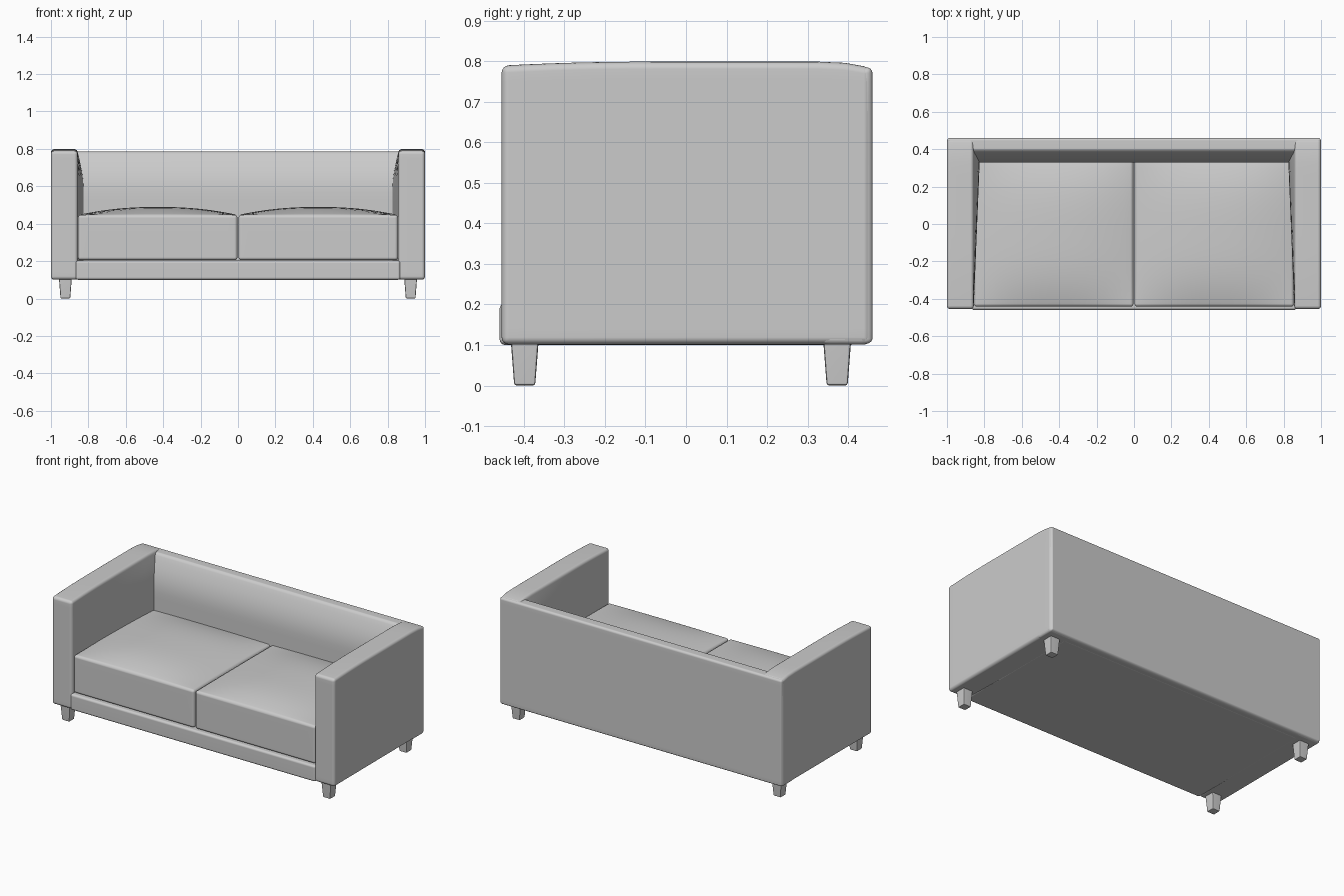
import bpy, bmesh
from mathutils import Vector

if "Cube" in bpy.data.objects:
    bpy.data.objects.remove(bpy.data.objects["Cube"])


def clamp(t):
    return max(0.0, min(1.0, t))


def soft_box(name, lo, hi, radius, cuts=(0, 0, 0), deform=None, mirror=False, segments=4):
    """Rounded box between two corners, sliced for detail and then shaped."""
    lo, hi = Vector(lo), Vector(hi)
    bm = bmesh.new()
    bmesh.ops.create_cube(bm, size=1)
    for v in bm.verts:
        v.co = Vector([lo[i] + (v.co[i] + 0.5) * (hi[i] - lo[i]) for i in range(3)])
    bmesh.ops.bevel(bm, geom=bm.edges[:], offset=radius, segments=segments,
                    profile=0.5, affect='EDGES')
    for axis, count in enumerate(cuts):
        normal = Vector((0, 0, 0))
        normal[axis] = 1
        for k in range(1, count + 1):
            point = lo + (hi - lo) * (k / (count + 1))
            geom = bm.verts[:] + bm.edges[:] + bm.faces[:]
            bmesh.ops.bisect_plane(bm, geom=geom, plane_co=point, plane_no=normal)
    if deform:
        for v in bm.verts:
            v.co = deform(v.co.copy())
    bmesh.ops.recalc_face_normals(bm, faces=bm.faces[:])
    mesh = bpy.data.meshes.new(name)
    bm.to_mesh(mesh)
    bm.free()
    obj = bpy.data.objects.new(name, mesh)
    bpy.context.collection.objects.link(obj)
    bpy.ops.object.select_all(action='DESELECT')
    obj.select_set(True)
    bpy.context.view_layer.objects.active = obj
    bpy.ops.object.shade_smooth_by_angle(angle=0.7)
    if mirror:
        obj.modifiers.new("mirror", 'MIRROR').use_mirror_merge = False
    obj.modifiers.new("normals", 'WEIGHTED_NORMAL').keep_sharp = True
    return obj


def padding(z):
    """Rounded padding profile that fades out at the top edge."""
    t = clamp((0.78 - z) / 0.22)
    return 1 - (1 - t) ** 2


# arms: inner face pads out toward the back, top is slightly crowned
def shape_arm(p):
    inward = clamp((1.0 - p.x) / 0.143)
    p.x -= 0.032 * inward * clamp((p.y + 0.45) / 0.78) * padding(p.z)
    drop = 0.010 * clamp((-0.1 - p.y) / 0.36) ** 2 + 0.016 * clamp((p.y - 0.36) / 0.1) ** 1.5
    p.z -= drop * clamp((p.z - 0.102) / 0.698)
    return p


soft_box("arm", (0.857, -0.455, 0.101), (1.0, 0.457, 0.799), 0.018,
         (0, 13, 16), shape_arm, mirror=True)


# backrest: inner face slopes forward below the top edge
def shape_back(p):
    p.y -= 0.062 * clamp((0.46 - p.y) / 0.07) * padding(p.z)
    return p


soft_box("backrest", (-0.999, 0.39, 0.101), (0.999, 0.46, 0.785), 0.014,
         (0, 0, 18), shape_back)

# base rail and underside
soft_box("base", (-0.868, -0.46, 0.1), (0.868, 0.42, 0.203), 0.014)


# seat cushions: domed top, side narrows to follow the arm padding
def shape_cushion(p):
    u = clamp(abs(p.x - 0.428) / 0.425)
    v = clamp(abs(p.y + 0.05) / 0.39)
    p.z += 0.043 * (1 - u ** 2.2) * (1 - v ** 3) * clamp((p.z - 0.22) / 0.225)
    return p


soft_box("seat_cushion", (0.003, -0.442, 0.205), (0.855, 0.345, 0.447), 0.016,
         (16, 16, 0), shape_cushion, mirror=True)


# tapered legs with softened corners
def leg_taper(cx, cy):
    def shape(p):
        k = 0.76 + 0.24 * clamp(p.z / 0.1)
        p.x = cx + (p.x - cx) * k
        p.y = cy + (p.y - cy) * k
        return p
    return shape


for name, y in (("front_leg", -0.398), ("back_leg", 0.373)):
    soft_box(name, (0.889, y - 0.034, 0.0), (0.957, y + 0.034, 0.112), 0.007,
             deform=leg_taper(0.923, y), mirror=True, segments=2)
